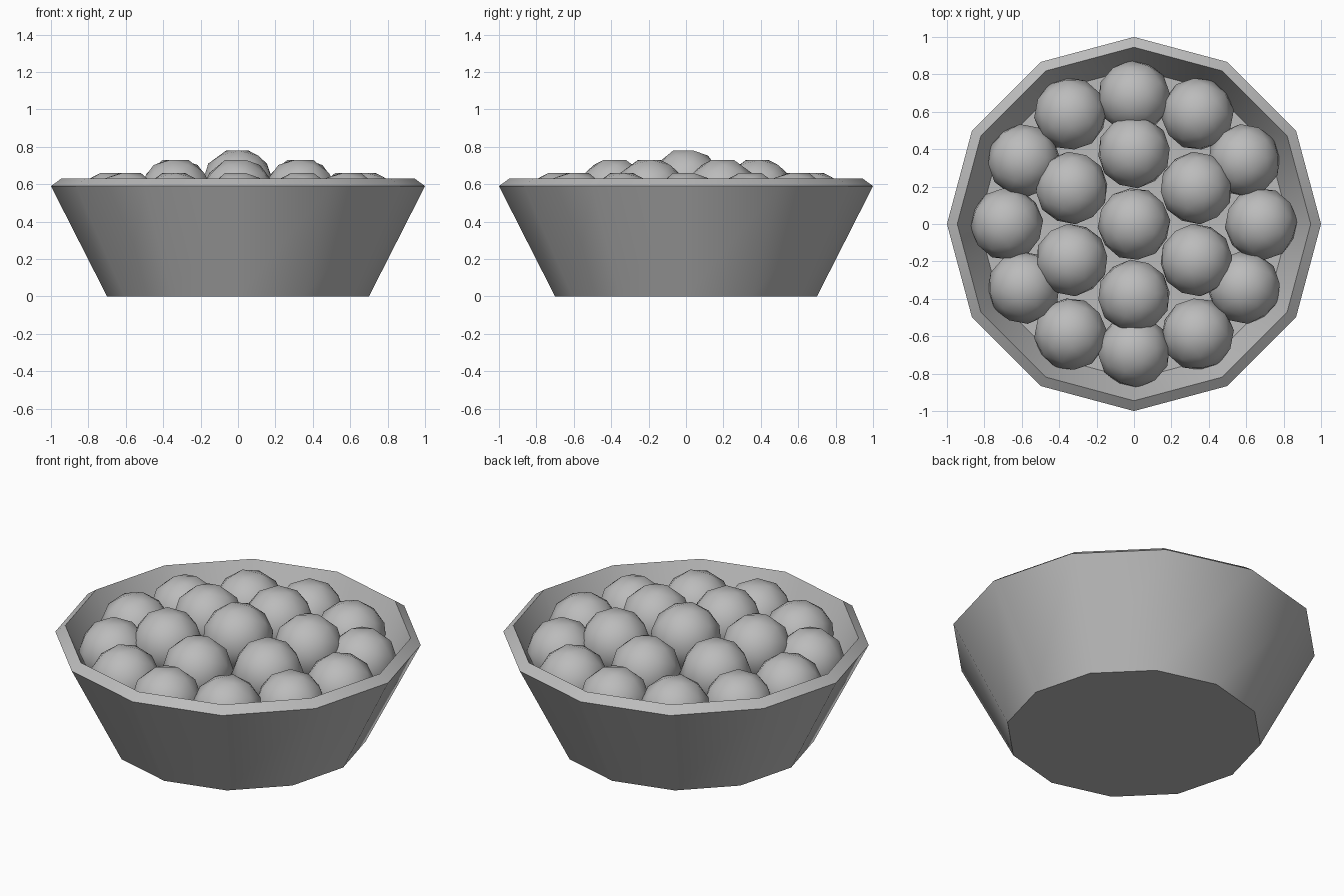
import bpy, bmesh
from math import sin, cos, pi, radians
from mathutils import Vector, Matrix

if "Cube" in bpy.data.objects:
    bpy.data.objects.remove(bpy.data.objects["Cube"])

SIDES = 12

grey = bpy.data.materials.new("plain grey")
grey.use_nodes = True
grey.diffuse_color = (0.5, 0.5, 0.5, 1)
grey.node_tree.nodes["Principled BSDF"].inputs["Base Color"].default_value = (0.5, 0.5, 0.5, 1)


def add_object(name, bm, location=(0, 0, 0), turn=0, sharp=50):
    mesh = bpy.data.meshes.new(name)
    bm.normal_update()
    bm.to_mesh(mesh)
    bm.free()
    mesh.materials.append(grey)
    obj = bpy.data.objects.new(name, mesh)
    obj.location = location
    obj.rotation_euler.z = turn
    bpy.context.collection.objects.link(obj)
    bpy.ops.object.select_all(action='DESELECT')
    obj.select_set(True)
    bpy.context.view_layer.objects.active = obj
    bpy.ops.object.shade_smooth_by_angle(angle=radians(sharp))
    return obj


def lathe(name, profile, sharp):
    """Turn a radius/height profile into a closed twelve-sided shell."""
    bm = bmesh.new()
    rings = [[bm.verts.new((r * cos(2 * pi * i / SIDES), r * sin(2 * pi * i / SIDES), z))
              for i in range(SIDES)] for r, z in profile]
    for a, b in zip(rings, rings[1:]):
        for i in range(SIDES):
            j = (i + 1) % SIDES
            bm.faces.new((a[i], a[j], b[j], b[i]))
    bm.faces.new(rings[0][::-1])
    bm.faces.new(rings[-1])
    return add_object(name, bm, sharp=sharp)


# Bowl with flared wall, bevelled rim and hollow inside
lathe("bowl", [(0.70, 0), (1.0, 0.59), (0.945, 0.63), (0.66, 0.06)], 40)

# Flat filling the balls rest in
lathe("filling", [(0.66, 0.07), (0.83, 0.40)], 40)


def add_ball(name, radius, angle, top):
    """Low-poly ball standing on a triangular facet."""
    bm = bmesh.new()
    bmesh.ops.create_icosphere(bm, subdivisions=2, radius=0.195)
    up = Vector((0, 0, 1))
    facet = max(bm.faces, key=lambda f: (round(f.calc_area(), 5), round(f.normal.z, 4)))
    turn = facet.normal.rotation_difference(up).to_matrix()
    bmesh.ops.rotate(bm, cent=(0, 0, 0), matrix=turn, verts=bm.verts)
    height = max(v.co.z for v in bm.verts)
    place = (radius * cos(angle), radius * sin(angle), top - height)
    add_object(name, bm, place, angle, 60)


# One centre ball, a ring of six and a lower ring of twelve
for ring, (count, radius, start, top) in enumerate(
        [(1, 0, 0, 0.78), (6, 0.385, pi / 6, 0.73), (12, 0.68, 0, 0.66)]):
    for i in range(count):
        add_ball(f"ball_ring{ring + 1}_{i + 1}", radius, start + 2 * pi * i / count, top)
